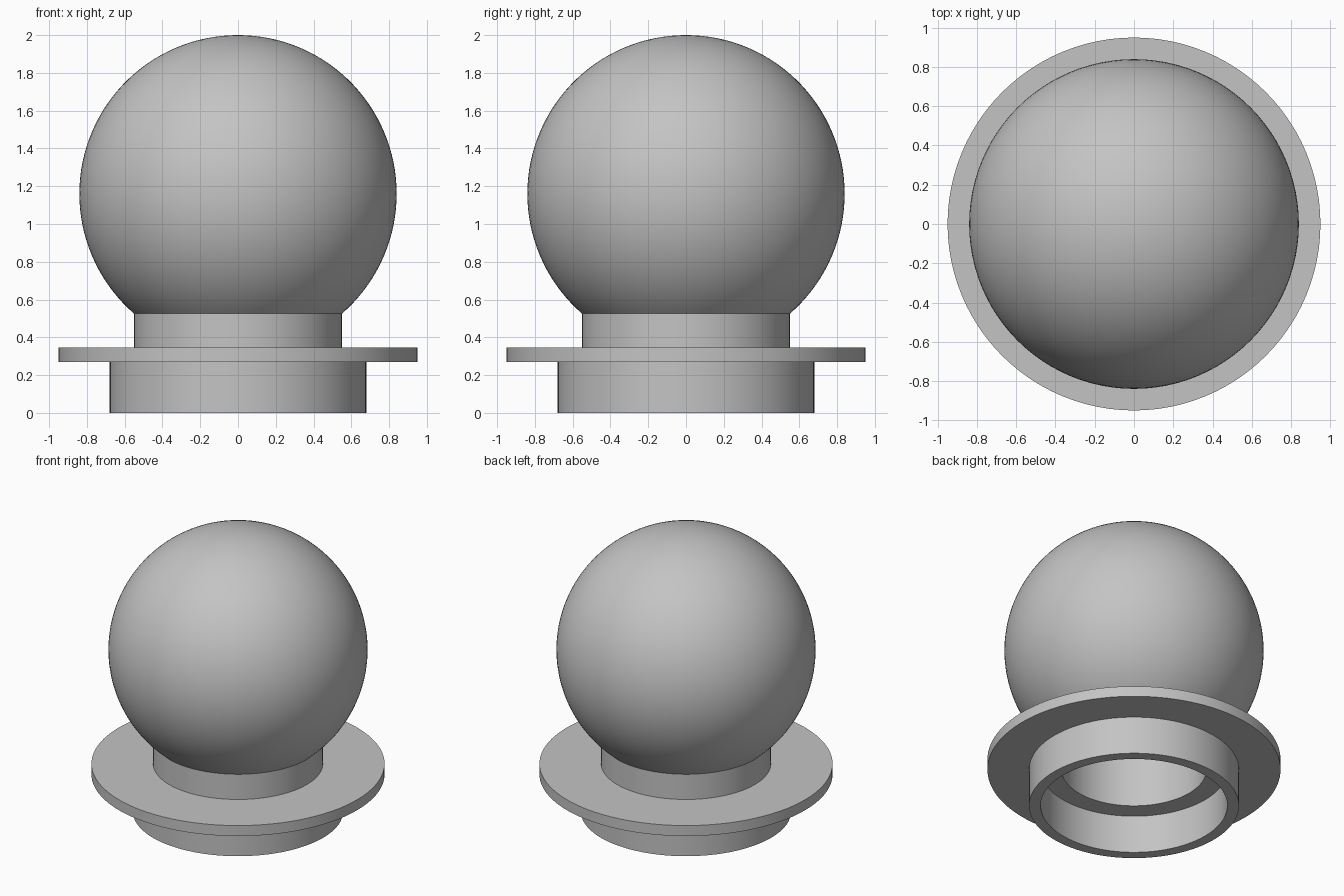
import bpy, bmesh
from math import sin, cos, asin, pi

SEGMENTS = 96
GLOBE_Z, GLOBE_R, CAVITY_R = 1.16, 0.84, 0.71
NECK_R, BORE_R = 0.55, 0.47
SKIRT_R, SKIRT_IN = 0.68, 0.605
FLANGE_R, FLANGE_LOW, FLANGE_TOP = 0.95, 0.27, 0.345

cube = bpy.data.objects.get("Cube")
if cube:
    bpy.data.objects.remove(cube, do_unlink=True)

grey = bpy.data.materials.new("plain grey")
grey.use_nodes = True
colour = (0.55, 0.55, 0.55, 1)
grey.diffuse_color = colour
grey.node_tree.nodes["Principled BSDF"].inputs["Base Color"].default_value = colour


def lathe(name, *profiles):
    """Revolve (radius, height) profiles; rising profiles face outward."""
    bm = bmesh.new()
    for profile in profiles:
        rings = []
        for r, z in profile:
            if r < 1e-5:
                rings.append([bm.verts.new((0, 0, z))] * SEGMENTS)
            else:
                angles = [2 * pi * i / SEGMENTS for i in range(SEGMENTS)]
                rings.append([bm.verts.new((r * cos(a), r * sin(a), z)) for a in angles])
        for low, high in zip(rings, rings[1:]):
            for i in range(SEGMENTS):
                j = (i + 1) % SEGMENTS
                corners = dict.fromkeys((low[i], low[j], high[j], high[i]))
                bm.faces.new(list(corners))
    mesh = bpy.data.meshes.new(name)
    bm.to_mesh(mesh)
    bm.free()
    mesh.materials.append(grey)
    obj = bpy.data.objects.new(name, mesh)
    bpy.context.collection.objects.link(obj)
    bpy.ops.object.select_all(action="DESELECT")
    bpy.context.view_layer.objects.active = obj
    obj.select_set(True)
    bpy.ops.object.shade_smooth_by_angle(angle=pi / 6)
    return obj


def dome(radius, opening, steps=48):
    """Arc from a round opening at the bottom up to the pole."""
    start = asin(opening / radius)
    arc = [start + (pi - start) * i / steps for i in range(steps + 1)]
    return [(radius * sin(a), GLOBE_Z - radius * cos(a)) for a in arc]


outer = dome(GLOBE_R, NECK_R)
inner = dome(CAVITY_R, BORE_R)
neck_top, bore_top = outer[0][1], inner[0][1]

# Hollow globe
lathe("globe", outer, inner[::-1])
# Neck tube with its bore
lathe("neck", [(NECK_R, FLANGE_TOP), (NECK_R, neck_top)],
      [(BORE_R, bore_top), (BORE_R, FLANGE_LOW)])
# Wide flange, with the ledge inside the skirt
lathe("flange", [(SKIRT_R, FLANGE_LOW), (FLANGE_R, FLANGE_LOW),
                 (FLANGE_R, FLANGE_TOP), (NECK_R, FLANGE_TOP)],
      [(BORE_R, FLANGE_LOW), (SKIRT_IN, FLANGE_LOW)])
# Open skirt underneath
lathe("skirt", [(SKIRT_IN, FLANGE_LOW), (SKIRT_IN, 0),
                (SKIRT_R, 0), (SKIRT_R, FLANGE_LOW)])
